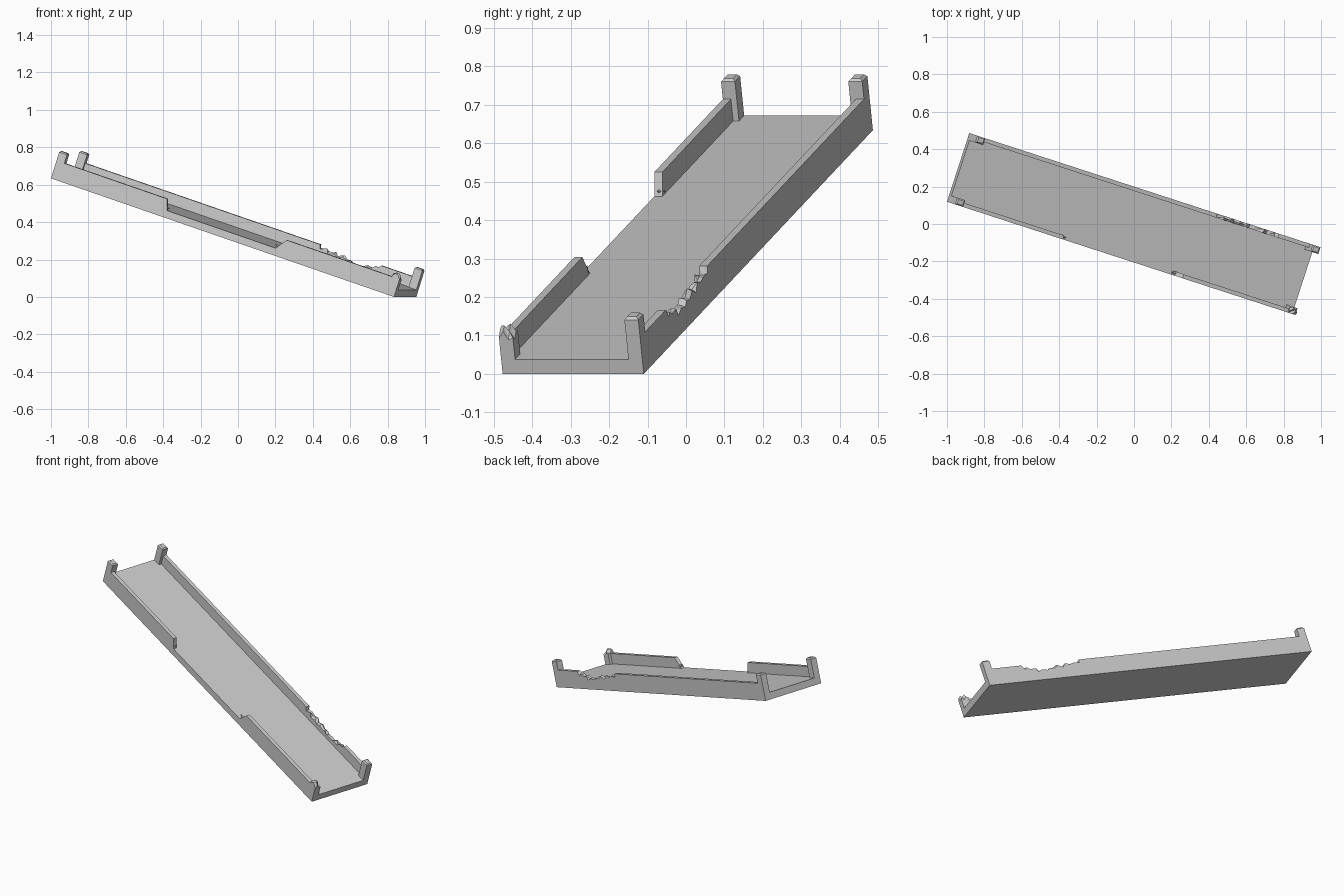
import bpy, bmesh, math, random
from mathutils import Matrix

if "Cube" in bpy.data.objects:
    bpy.data.objects.remove(bpy.data.objects["Cube"])

random.seed(4)
L, W = 2.03, 0.386            # length and width of the walkway
FLOOR, RAIL, POST = 0.04, 0.10, 0.155
RT, PT = 0.022, 0.038         # rail thickness, post width
PS = 0.046                    # post depth along the walkway
TILT = math.radians(18.2)
M = (Matrix.Translation((-1, 0.119, L * math.sin(TILT)))
     @ Matrix.Rotation(math.radians(-18), 4, 'Z')
     @ Matrix.Rotation(TILT, 4, 'Y'))


def finish(name, bm):
    bmesh.ops.recalc_face_normals(bm, faces=bm.faces)
    me = bpy.data.meshes.new(name)
    bm.to_mesh(me)
    bm.free()
    ob = bpy.data.objects.new(name, me)
    bpy.context.collection.objects.link(ob)
    ob.matrix_world = M
    return ob


def box(name, s0, s1, t0, t1, h0, h1, chamfer=0):
    bm = bmesh.new()
    bmesh.ops.create_cube(bm, size=1)
    for v in bm.verts:
        v.co = (s1 if v.co.x > 0 else s0, t1 if v.co.y > 0 else t0,
                h1 if v.co.z > 0 else h0)
    if chamfer:
        top = [e for e in bm.edges if all(v.co.z > h1 - 1e-5 for v in e.verts)]
        bmesh.ops.bevel(bm, geom=top, offset=chamfer, segments=1, affect='EDGES')
    return finish(name, bm)


def wall(name, top, t0, t1, jitter=()):
    """Strip wall under a top line of (bottom s, top s, height); indices in jitter get broken."""
    bm = bmesh.new()
    rows = []
    for i, (sb, st, h) in enumerate(top):
        ridge = []
        for k, t in enumerate((t0, (t0 + t1) / 2, t1)):
            j = i in jitter
            ds = random.uniform(-.007, .007) if j else 0
            dh = random.uniform(-.009, .007) if j else 0
            ridge.append(bm.verts.new((st + ds, t, h + dh)))
        base = [bm.verts.new((sb, t, FLOOR)) for t in (t0, t1)]
        rows.append((base[0], *ridge, base[1]))
    for a, b in zip(rows, rows[1:]):
        for k in range(5):
            bm.faces.new((a[k], a[(k + 1) % 5], b[(k + 1) % 5], b[k]))
    bm.faces.new(rows[0])
    bm.faces.new(rows[-1])
    bent = [f for f in bm.faces if len(f.verts) == 4]
    if jitter:
        bmesh.ops.triangulate(bm, faces=bent)
    return finish(name, bm)


# Deck slab
box("deck", 0, L, 0, W, 0, FLOOR)

# Three intact corner posts
for name, s, t in (("upper_front_post", 0, 0), ("upper_back_post", 0, W - PT),
                   ("lower_back_post", L - PS, W - PT)):
    box(name, s, s + PS, t, t + PT, FLOOR, POST, 0.007)

# Snapped corner post with a splintered top
bm = bmesh.new()
n = 3
heights = [[.108, .118, .100, .104], [.122, .104, .128, .108],
           [.118, .127, .112, .090], [.098, .116, .094, .098]]
grid = [[bm.verts.new((L - PS + PS * i / n, PT * j / n, heights[i][j]))
         for j in range(n + 1)] for i in range(n + 1)]
for i in range(n):
    for j in range(n):
        a, b, c, d = grid[i][j], grid[i + 1][j], grid[i + 1][j + 1], grid[i][j + 1]
        bm.faces.new((a, b, c))
        bm.faces.new((a, c, d))
rim = [e for e in bm.edges if e.is_boundary]
ext = bmesh.ops.extrude_edge_only(bm, edges=rim)["geom"]
for g in ext:
    if isinstance(g, bmesh.types.BMVert):
        g.co.z = FLOOR
bmesh.ops.holes_fill(bm, edges=[e for e in bm.edges if e.is_boundary], sides=0)
finish("snapped_front_post", bm)

# Front rail, in two pieces with a missing stretch
wall("front_rail_upper", [(PS, PS, RAIL), (.63, .63, RAIL), (.673, .653, RAIL)], 0, RT)
wall("front_rail_lower", [(1.315, 1.362, RAIL), (1.40, 1.40, RAIL),
                          (L - PS, L - PS, RAIL)], 0, RT)

# Splinters at the broken rail ends
for name, s, h, d in (("upper_rail_splinter", .66, .052, .012),
                      ("lower_rail_splinter", 1.325, .054, -.012)):
    bm = bmesh.new()
    bmesh.ops.create_cone(bm, segments=4, radius1=.012, radius2=0, depth=.03, cap_ends=True,
                          matrix=Matrix.Translation((s + d * .6, RT / 2 + .002, h))
                          @ Matrix.Rotation(math.copysign(1.3, d), 4, 'Y'))
    finish(name, bm)

# Back rail with a bite broken out of its top
bite = [(1.445, .084), (1.475, .088), (1.495, .073), (1.525, .082), (1.545, .070),
        (1.575, .082), (1.60, .066), (1.625, .076), (1.645, .060), (1.675, .068),
        (1.70, .060), (1.72, .078), (1.745, .066), (1.765, .082), (1.785, .080)]
line = [(PS, RAIL), (1.435, RAIL)] + bite + [(1.80, RAIL), (L - PS, RAIL)]
wall("back_rail", [(s, s, h) for s, h in line], W - RT, W, range(2, 2 + len(bite)))
